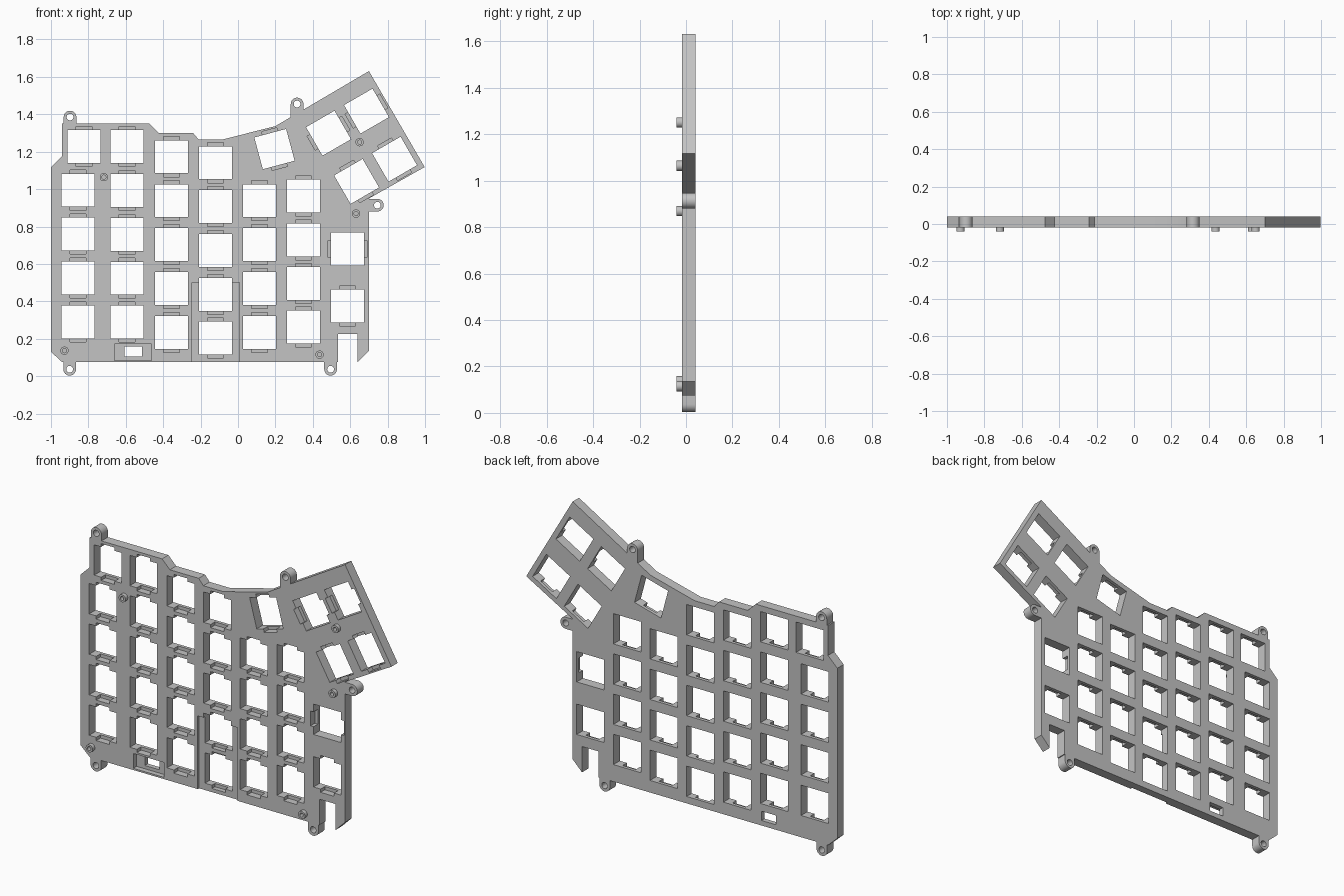
import bpy, bmesh
from math import radians
from mathutils import Matrix, Vector

cube = bpy.data.objects.get("Cube")
if cube:
    bpy.data.objects.remove(cube)

FRONT, BACK = -0.018, 0.04
KEY = 0.176

grey = bpy.data.materials.new("plain grey")
grey.use_nodes = True
colour = (0.55, 0.55, 0.55, 1)
grey.diffuse_color = colour
grey.node_tree.nodes["Principled BSDF"].inputs["Base Color"].default_value = colour


def make_object(name, bm, helper=False):
    bmesh.ops.recalc_face_normals(bm, faces=bm.faces)
    mesh = bpy.data.meshes.new(name)
    bm.to_mesh(mesh)
    bm.free()
    mesh.materials.append(grey)
    obj = bpy.data.objects.new(name, mesh)
    bpy.context.collection.objects.link(obj)
    obj.hide_render = helper
    return obj


def add_box(bm, x, z, w, h, y0, y1, turn=0):
    m = (Matrix.Translation((x, (y0 + y1) / 2, z))
         @ Matrix.Rotation(-radians(turn), 4, 'Y')
         @ Matrix.Diagonal((w, y1 - y0, h, 1)))
    bmesh.ops.create_cube(bm, size=1, matrix=m)


def add_cylinder(bm, x, z, r, y0, y1):
    m = Matrix.Translation((x, (y0 + y1) / 2, z)) @ Matrix.Rotation(radians(90), 4, 'X')
    bmesh.ops.create_cone(bm, cap_ends=True, segments=32, radius1=r, radius2=r,
                          depth=y1 - y0, matrix=m)


def extrude_outline(bm, points, y0, y1):
    face = bm.faces.new([bm.verts.new((x, y0, z)) for x, z in points])
    new = bmesh.ops.extrude_face_region(bm, geom=[face])["geom"]
    bmesh.ops.translate(bm, vec=(0, y1 - y0, 0),
                        verts=[v for v in new if isinstance(v, bmesh.types.BMVert)])


def combine(target, cutter, operation):
    mod = target.modifiers.new(cutter.name, 'BOOLEAN')
    mod.object = cutter
    mod.operation = operation
    mod.solver = 'EXACT'
    bpy.context.view_layer.objects.active = target
    bpy.ops.object.modifier_apply(modifier=mod.name)
    bpy.data.objects.remove(cutter)


# Plate outline with the raised thumb block and the cable notch
outline = [(-1, .13), (-.94, .075), (.535, .075), (.535, .225), (.64, .225),
           (.64, .075), (.70, .135), (.70, .95), (.998, 1.118), (.70, 1.631),
           (.20, 1.337), (-.083, 1.265), (-.21, 1.265), (-.24, 1.30),
           (-.425, 1.30), (-.475, 1.35), (-.94, 1.35), (-.94, 1.176), (-1, 1.118)]
bm = bmesh.new()
extrude_outline(bm, outline, FRONT, BACK)
plate = make_object("switch_plate", bm)

# Screw lugs around the rim: centre and direction towards the plate
lugs = [(-.898, 1.385, 0, -1), (.316, 1.455, 0, -1), (.745, .914, -1, 0),
        (.495, .037, 0, 1), (-.9, .037, 0, 1)]
pegs = [(-.717, 1.064), (-.928, .136), (.436, .115), (.631, .869), (.65, 1.251)]
LUG_R = 0.034
for x, z, dx, dz in lugs:
    bm = bmesh.new()
    toward = Vector((dx, dz))
    side = Vector((-dz, dx))
    arc = [Vector((x, z)) + Matrix.Rotation(radians(a), 2) @ side * LUG_R
           for a in range(0, 181, 12)]
    tail = toward * 0.085
    extrude_outline(bm, arc + [arc[-1] + tail, arc[0] + tail], FRONT, BACK)
    combine(plate, make_object("screw_lug", bm, True), 'UNION')

# Standoff pegs on the front face
bm = bmesh.new()
for x, z in pegs:
    add_cylinder(bm, x, z, 0.022, -0.04, 0.0)
combine(plate, make_object("standoff_pegs", bm, True), 'UNION')

# Key positions: x, z, turn
keys = [(-.823, 1.227, 0)]
columns = [(-.855, .289, 4, .235), (-.594, .289, 5, .2345), (-.356, .233, 5, .235),
           (-.12, .203, 5, .2345), (.115, .233, 4, .235), (.35, .262, 4, .2335)]
for x, z, count, pitch in columns:
    keys += [(x, z + i * pitch, 0) for i in range(count)]
keys += [(.586, .679, 90), (.586, .374, 0), (.195, 1.214, 15),
         (.484, 1.299, 120), (.687, 1.417, 120), (.634, 1.041, 30), (.837, 1.16, 30)]

# Shallow channel in the lower middle of the front face
bm = bmesh.new()
add_box(bm, -.119, .25, .254, .5, -.1, FRONT + .012)
combine(plate, make_object("channel_cutter", bm, True), 'DIFFERENCE')

# Clip pockets above and below each key, and the connector recess
bm = bmesh.new()
for x, z, turn in keys:
    add_box(bm, x, z, .086, KEY + .038, -.1, .021, turn)
add_box(bm, -.561, .128, .198, .086, -.1, .012)
combine(plate, make_object("pocket_cutter", bm, True), 'DIFFERENCE')

# Through holes for keys, connector and screws, blind holes in the pegs
bm = bmesh.new()
for x, z, turn in keys:
    add_box(bm, x, z, KEY, KEY, -.1, .1, turn)
add_box(bm, -.56, .131, .094, .054, -.1, .1)
for x, z, dx, dz in lugs:
    add_cylinder(bm, x, z, 0.018, -.1, .1)
for x, z in pegs:
    add_cylinder(bm, x, z, 0.011, -.1, .01)
combine(plate, make_object("hole_cutter", bm, True), 'DIFFERENCE')

bpy.ops.object.select_all(action='DESELECT')
plate.select_set(True)
bpy.context.view_layer.objects.active = plate
bpy.ops.object.shade_smooth_by_angle(angle=radians(30))
